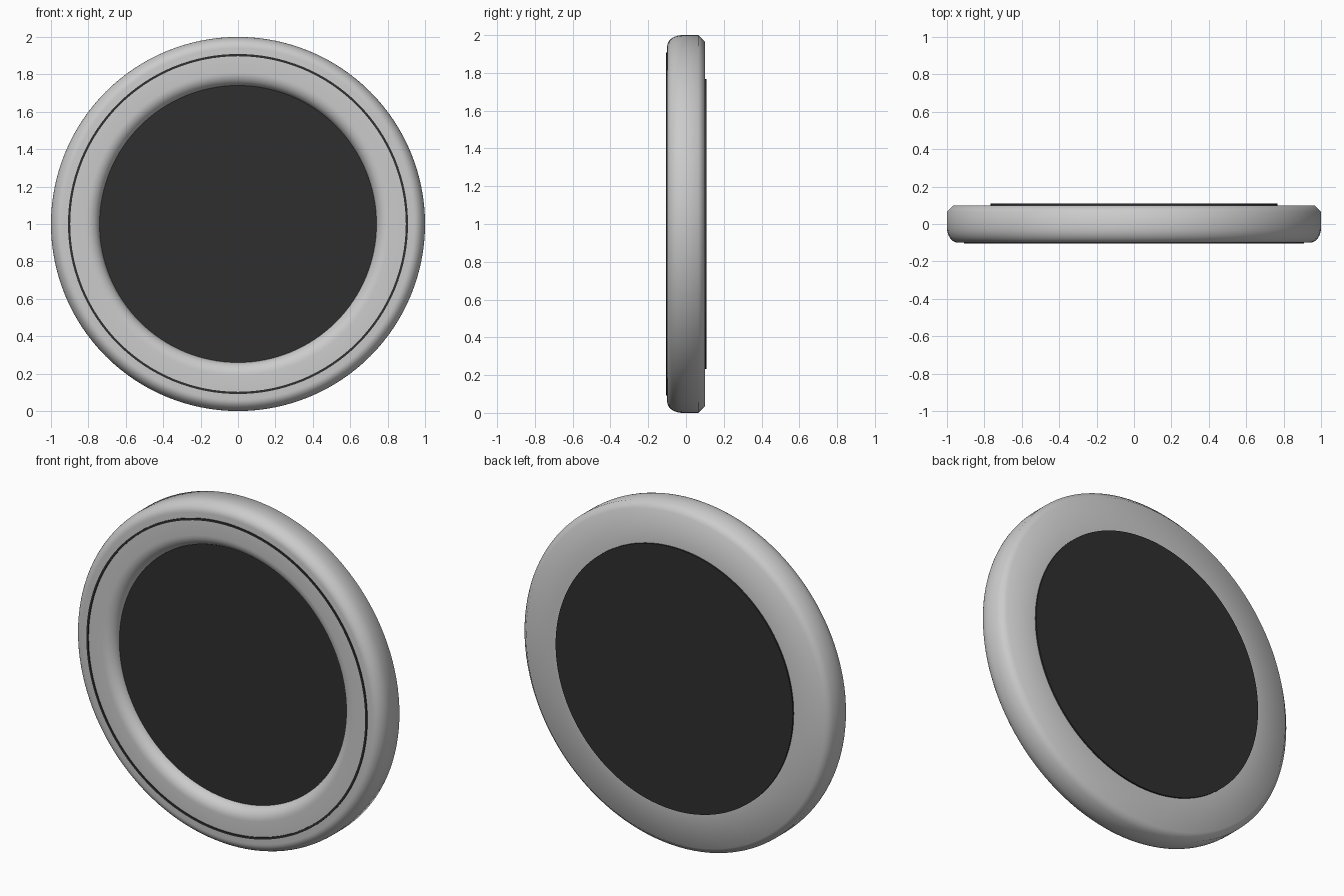
import bpy, bmesh, math
from mathutils import Vector, Matrix

if "Cube" in bpy.data.objects:
    bpy.data.objects.remove(bpy.data.objects["Cube"])

CENTRE = Vector((0, 0, 1))
SEGMENTS = 128

dark = bpy.data.materials.new("dark_panel")
dark.diffuse_color = (0.028, 0.028, 0.028, 1)
dark.use_nodes = True
dark.node_tree.nodes["Principled BSDF"].inputs["Base Color"].default_value = dark.diffuse_color


def arc(cx, cy, rx, ry, a0, a1, n):
    """Elliptical arc of (radius, y) profile points."""
    pts = []
    for i in range(n + 1):
        a = math.radians(a0 + (a1 - a0) * i / n)
        pts.append((cx + rx * math.cos(a), cy + ry * math.sin(a)))
    return pts


def lathe(name, profile, material=None, closed=True):
    """Revolve a (radius, y) profile about the y axis through the centre."""
    bm = bmesh.new()
    vs = [bm.verts.new(CENTRE + Vector((r, y, 0))) for r, y in profile]
    edges = [bm.edges.new((a, b)) for a, b in zip(vs, vs[1:])]
    if closed:
        edges.append(bm.edges.new((vs[-1], vs[0])))
    bmesh.ops.spin(bm, geom=vs + edges, cent=CENTRE, axis=(0, 1, 0),
                   angle=math.tau, steps=SEGMENTS, use_duplicate=False)
    bmesh.ops.remove_doubles(bm, verts=bm.verts, dist=1e-5)
    bmesh.ops.recalc_face_normals(bm, faces=bm.faces)
    mesh = bpy.data.meshes.new(name)
    bm.to_mesh(mesh)
    bm.free()
    obj = bpy.data.objects.new(name, mesh)
    bpy.context.collection.objects.link(obj)
    if material:
        mesh.materials.append(material)
    bpy.ops.object.select_all(action='DESELECT')
    obj.select_set(True)
    bpy.context.view_layer.objects.active = obj
    bpy.ops.object.shade_smooth_by_angle(angle=math.radians(50))
    return obj


# Outer rim: rounded front edge, chamfered back, sloping inner lip
rim = [(0.74, 0.10), (0.965, 0.10), (1.0, 0.065)]
rim += arc(0.94, -0.02, 0.06, 0.08, 0, -90, 8)
rim += arc(0.81, -0.035, 0.07, 0.065, -90, -180, 8)
lathe("rim", rim)

# Thin dark inlay ring on the front
lathe("inlay_ring", [(0.897, -0.09), (0.909, -0.09), (0.909, -0.105), (0.897, -0.105)], dark)

# Recessed front panel and raised back panel
lathe("front_panel", [(0, -0.04), (0.745, -0.04), (0.745, -0.02), (0, -0.02)], dark, closed=False)
lathe("back_panel", [(0, 0.085), (0.768, 0.085), (0.768, 0.109), (0, 0.109)], dark, closed=False)
